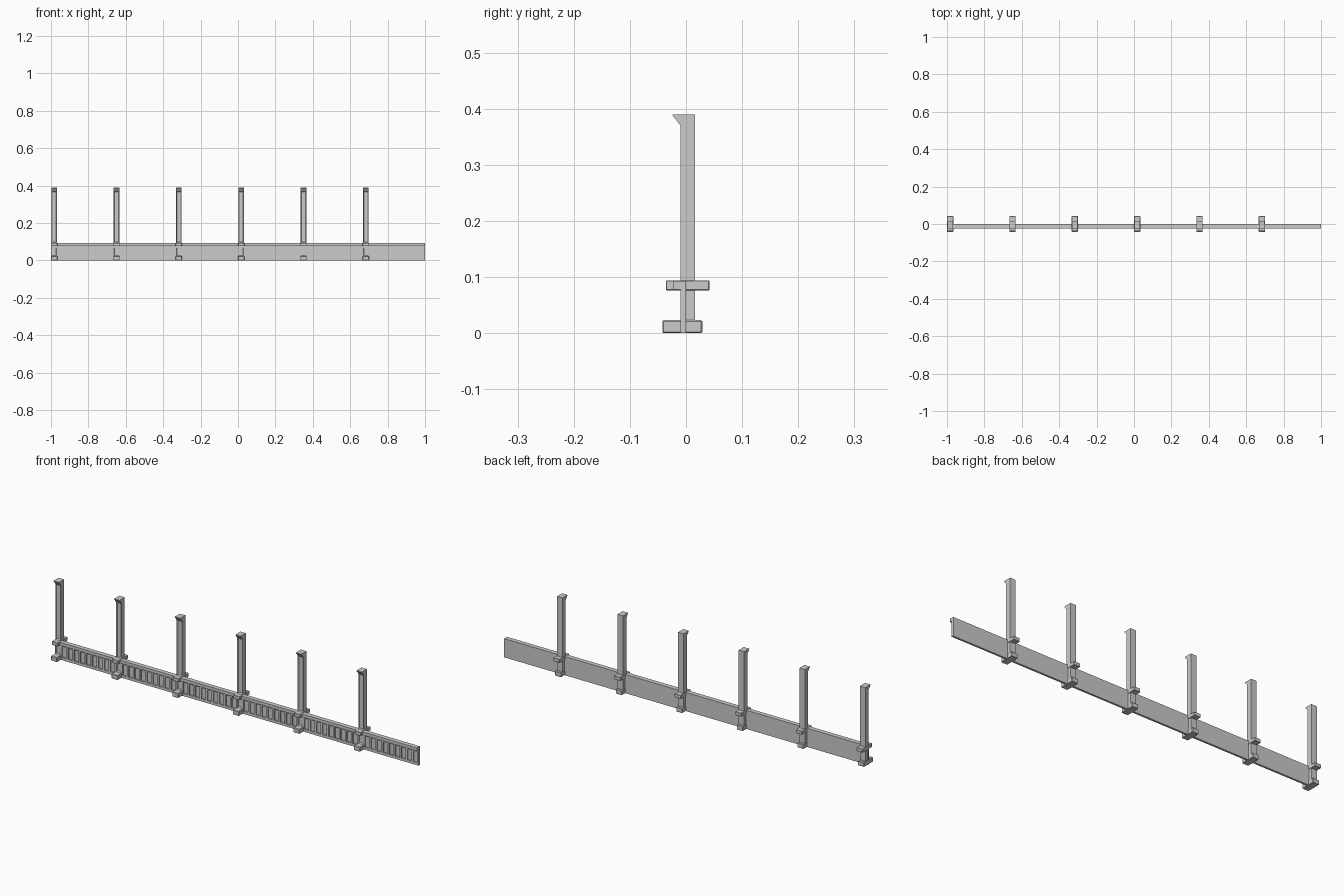
import bpy, bmesh

if "Cube" in bpy.data.objects:
    bpy.data.objects.remove(bpy.data.objects["Cube"])

PITCH = 1 / 3
POSTS = [-0.983 + i * PITCH for i in range(6)]


def finish(name, bm):
    bmesh.ops.recalc_face_normals(bm, faces=bm.faces[:])
    me = bpy.data.meshes.new(name)
    bm.to_mesh(me)
    bm.free()
    ob = bpy.data.objects.new(name, me)
    bpy.context.collection.objects.link(ob)
    return ob


def add_box(bm, x0, x1, y0, y1, z0, z1):
    verts = bmesh.ops.create_cube(bm, size=1)["verts"]
    for v in verts:
        v.co = (x0 if v.co.x < 0 else x1,
                y0 if v.co.y < 0 else y1,
                z0 if v.co.z < 0 else z1)
    return verts


def recess_front(bm, border, depth):
    # sunken panel in the face that looks toward -y
    bm.normal_update()
    front = [f for f in bm.faces if f.normal.y < -0.9]
    bmesh.ops.inset_region(bm, faces=front, thickness=border)
    for v in front[0].verts:
        v.co.y += depth


def post_box(name, cx, half, y0, y1, z0, z1, recess=0, bevel=0):
    bm = bmesh.new()
    add_box(bm, cx - half, cx + half, y0, y1, z0, z1)
    if recess:
        recess_front(bm, recess, 0.005)
    ob = finish(name, bm)
    if bevel:
        m = ob.modifiers.new("bevel", "BEVEL")
        m.width, m.segments = bevel, 1


def prism(name, cx, half, profile):
    # extrude a y-z profile along x
    bm = bmesh.new()
    face = bm.faces.new([bm.verts.new((cx - half, y, z)) for y, z in profile])
    ext = bmesh.ops.extrude_face_region(bm, geom=[face])["geom"]
    bmesh.ops.translate(bm, vec=(2 * half, 0, 0),
                        verts=[g for g in ext if isinstance(g, bmesh.types.BMVert)])
    finish(name, bm)


# low wall: backing panel, bottom and top frame strips
bm = bmesh.new()
add_box(bm, -1, 1, -0.004, 0, 0, 0.078)
add_box(bm, -1, 1, -0.01, -0.004, 0, 0.013)
add_box(bm, -1, 1, -0.01, -0.004, 0.067, 0.078)
finish("low_wall", bm)

# projecting hand rail
bm = bmesh.new()
add_box(bm, -1, 1, -0.023, 0, 0.078, 0.093)
finish("top_rail", bm)

# upright slats between the sunken panels
bm = bmesh.new()
N = 60
for i in range(N + 1):
    x = -1 + 2 * i / N
    add_box(bm, max(-1, x - 0.005), min(1, x + 0.005), -0.01, -0.004, 0.013, 0.067)
finish("wall_slats", bm)

# posts
for cx in POSTS:
    post_box("post_base", cx, 0.017, -0.042, 0.029, 0, 0.023, bevel=0.002)
    post_box("post_pedestal", cx, 0.015, -0.01, 0.016, 0.023, 0.076, recess=0.006)
    post_box("post_ledge", cx, 0.017, -0.036, 0.042, 0.076, 0.094, bevel=0.0015)
    post_box("post_shaft", cx, 0.015, -0.01, 0.016, 0.094, 0.37, recess=0.006)
    prism("post_capital", cx, 0.015,
          [(0.016, 0.37), (-0.01, 0.37), (-0.024, 0.388), (-0.024, 0.39), (0.016, 0.39)])
